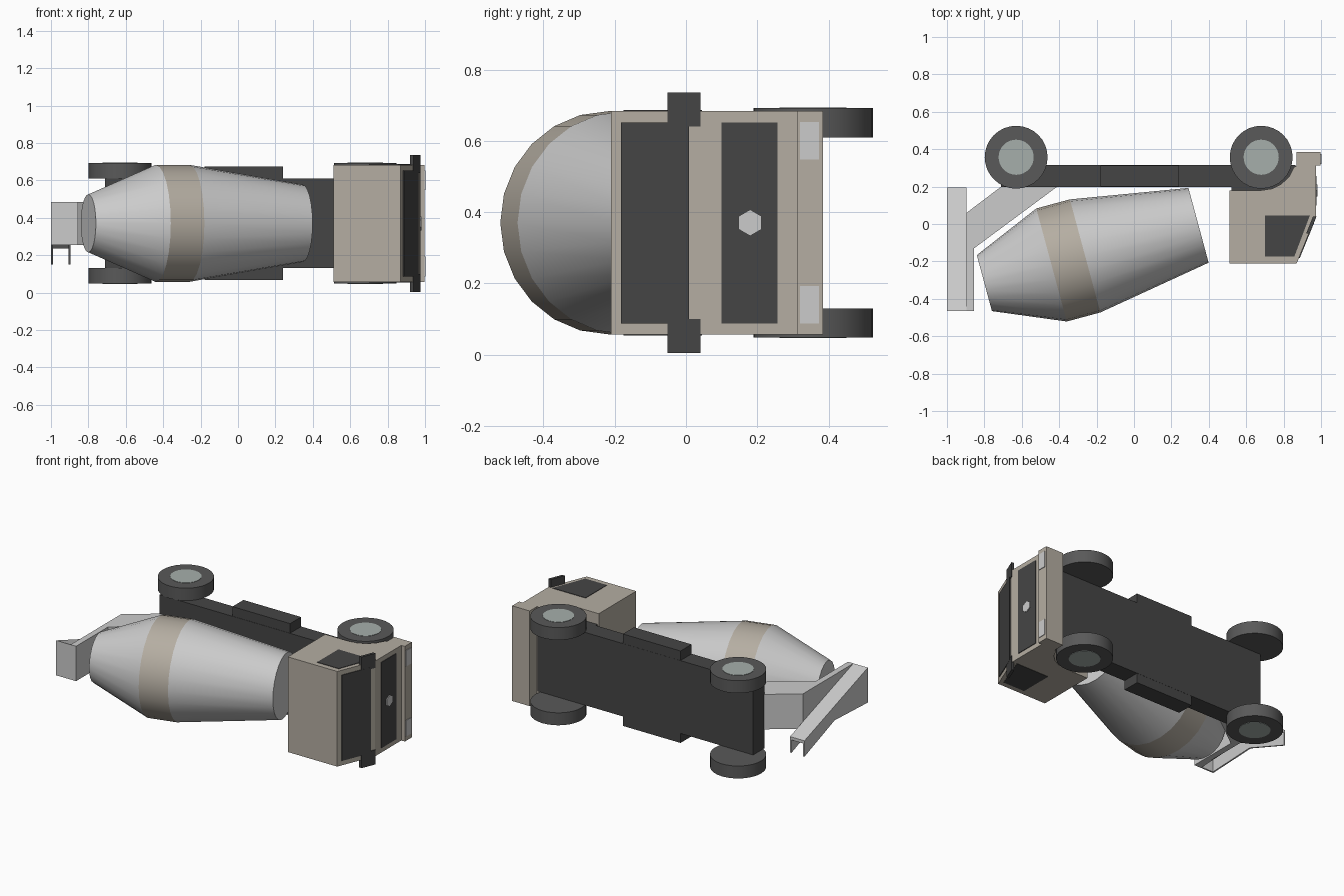
import bpy, bmesh, math
from mathutils import Vector, Matrix

if "Cube" in bpy.data.objects:
    bpy.data.objects.remove(bpy.data.objects["Cube"])

ZC = 0.37  # centre plane of the vehicle, which lies on its side


def mat(name, r, g, b):
    m = bpy.data.materials.new(name)
    m.diffuse_color = (r, g, b, 1)
    m.use_nodes = True
    m.node_tree.nodes["Principled BSDF"].inputs["Base Color"].default_value = m.diffuse_color
    return m


TAN = mat("tan_paint", 0.46, 0.42, 0.36)
DARK = mat("dark_frame", 0.06, 0.06, 0.06)
TYRE = mat("tyre_rubber", 0.10, 0.10, 0.10)
HUB = mat("hub_metal", 0.38, 0.43, 0.41)


def finish(name, bm, m=None, smooth=False):
    bmesh.ops.remove_doubles(bm, verts=bm.verts, dist=1e-5)
    bmesh.ops.recalc_face_normals(bm, faces=bm.faces)
    if smooth:
        for f in bm.faces:
            f.smooth = True
        for e in bm.edges:
            e.smooth = e.calc_face_angle(0) < math.radians(30)
    me = bpy.data.meshes.new(name)
    bm.to_mesh(me)
    bm.free()
    ob = bpy.data.objects.new(name, me)
    bpy.context.collection.objects.link(ob)
    if m:
        me.materials.append(m)
    return ob


def prism(name, pts, lo, hi, m=None, axis="z", smooth=False):
    """Extrude a profile: (x, y) along z, or (y, z) along x."""
    place = (lambda p: (p[0], p[1], lo)) if axis == "z" else (lambda p: (lo, p[0], p[1]))
    step = Vector((0, 0, hi - lo)) if axis == "z" else Vector((hi - lo, 0, 0))
    bm = bmesh.new()
    f = bm.faces.new([bm.verts.new(place(p)) for p in pts])
    g = bmesh.ops.extrude_face_region(bm, geom=[f], use_keep_orig=True)
    bmesh.ops.translate(bm, vec=step, verts=[v for v in g["geom"] if isinstance(v, bmesh.types.BMVert)])
    return finish(name, bm, m, smooth)


def rect(x0, x1, y0, y1):
    return [(x0, y0), (x1, y0), (x1, y1), (x0, y1)]


def ring(cx, cy, r, n):
    return [(cx + r * math.cos(2 * math.pi * i / n), cy + r * math.sin(2 * math.pi * i / n)) for i in range(n)]


def pair(name, pts, lo, hi, m=None, smooth=False):
    """Same part on both sides of the centre plane."""
    prism(name + "_upper", pts, lo, hi, m, smooth=smooth)
    prism(name + "_lower", pts, 2 * ZC - hi, 2 * ZC - lo, m, smooth=smooth)


# Chassis
prism("chassis", rect(-0.71, 0.86, 0.198, 0.315), 0.13, 0.61, DARK)
prism("chassis_side_boxes", rect(-0.18, 0.24, 0.2, 0.314), 0.067, 0.673, DARK)
prism("chassis_front", rect(0.52, 0.865, 0.178, 0.313), 0.13, 0.61, DARK)

# Wheels and hubs
for tag, x in (("rear", -0.63), ("front", 0.68)):
    pair(tag + "_wheel", ring(x, 0.357, 0.168, 32), 0.61, 0.692, TYRE, True)
    pair(tag + "_hub", ring(x, 0.357, 0.094, 32), 0.65, 0.694, HUB, True)

# Cab with wheel arch and bumper in one profile
arch = [(0.68 + 0.185 * math.cos(a), 0.36 - 0.18 * math.sin(a))
        for a in (math.radians(d) for d in (18, 36, 54, 72, 90))]
cab = [(0.51, -0.21), (0.87, -0.21), (0.972, 0.04), (0.972, 0.312), (0.998, 0.312),
       (0.998, 0.385), (0.87, 0.385), (0.87, 0.31)] + arch + [(0.51, 0.18)]
prism("cab", cab, 0.056, 0.683, TAN)


def slope(y):
    return 0.87 + 0.408 * (y + 0.21)


# Windows, grille, headlights, mirrors
prism("windshield", [(slope(-0.18) - 0.01, -0.18), (slope(-0.18) + 0.004, -0.182),
                     (slope(0.01) + 0.004, 0.008), (slope(0.01) - 0.01, 0.01)], 0.087, 0.652, DARK)
pair("side_window", [(0.70, -0.175), (0.857, -0.175), (0.94, 0.045), (0.70, 0.045)], 0.67, 0.686, DARK)
prism("grille", rect(0.96, 0.976, 0.10, 0.257), 0.087, 0.652, DARK)
hexagon = [(0.18 + 0.037 * math.sin(math.radians(60 * i)), ZC + 0.037 * math.cos(math.radians(60 * i)))
           for i in range(6)]
prism("grille_cap", hexagon, 0.97, 0.981, axis="x")
pair("headlight", rect(0.99, 1.002, 0.32, 0.373), 0.548, 0.653)
pair("mirror", [(0.92, -0.052), (slope(-0.052) + 0.004, -0.052), (slope(0.04) + 0.004, 0.04), (0.957, 0.04)],
     0.64, 0.736, DARK)

# Mixing drum, turned around a tilted axis
AXIS0 = Vector((-0.80, -0.316, ZC))
TILT = Matrix.Rotation(math.radians(15.1), 4, "Z")


def turned(name, profile, caps=(False, False), m=None, n=24):
    bm = bmesh.new()
    loops = []
    for t, r in profile:
        loops.append([bm.verts.new(AXIS0 + TILT @ Vector((t, r * math.cos(2 * math.pi * i / n),
                                                          r * math.sin(2 * math.pi * i / n))))
                      for i in range(n)])
    for a, b in zip(loops, loops[1:]):
        for i in range(n):
            j = (i + 1) % n
            bm.faces.new((a[i], a[j], b[j], b[i]))
    if caps[0]:
        bm.faces.new(loops[0])
    if caps[1]:
        bm.faces.new(loops[-1])
    return finish(name, bm, m, True)


turned("drum_rear", [(0, 0.155), (0.372, 0.313)], (True, True))
turned("drum_band", [(0.372, 0.313), (0.558, 0.313)], (True, True), TAN)
turned("drum_front", [(0.558, 0.313), (1.186, 0.207)], (True, True))

# Rear support arm and post
prism("rear_support", [(-0.895, 0.06), (-0.71, 0.2), (-0.41, 0.2), (-0.855, -0.13),
                       (-0.855, -0.465), (-0.895, -0.465)], 0.255, 0.485)

# Sloping discharge chute: open channel with an end wall
side = [(0.195, 0.255), (0.195, 0.15), (-0.12, 0.27), (-0.465, 0.255), (-0.465, 0.485)]
prism("chute_outer_wall", side, -1.0, -0.99, axis="x")
prism("chute_inner_wall", side, -0.905, -0.895, axis="x")
prism("chute_bed", [(0.195, 0.255), (0.195, 0.235), (-0.465, 0.465), (-0.465, 0.485)], -1.0, -0.895, axis="x")
prism("chute_end_wall", [(-0.465, 0.255), (-0.455, 0.255), (-0.455, 0.475), (-0.465, 0.485)],
      -1.0, -0.895, axis="x")
